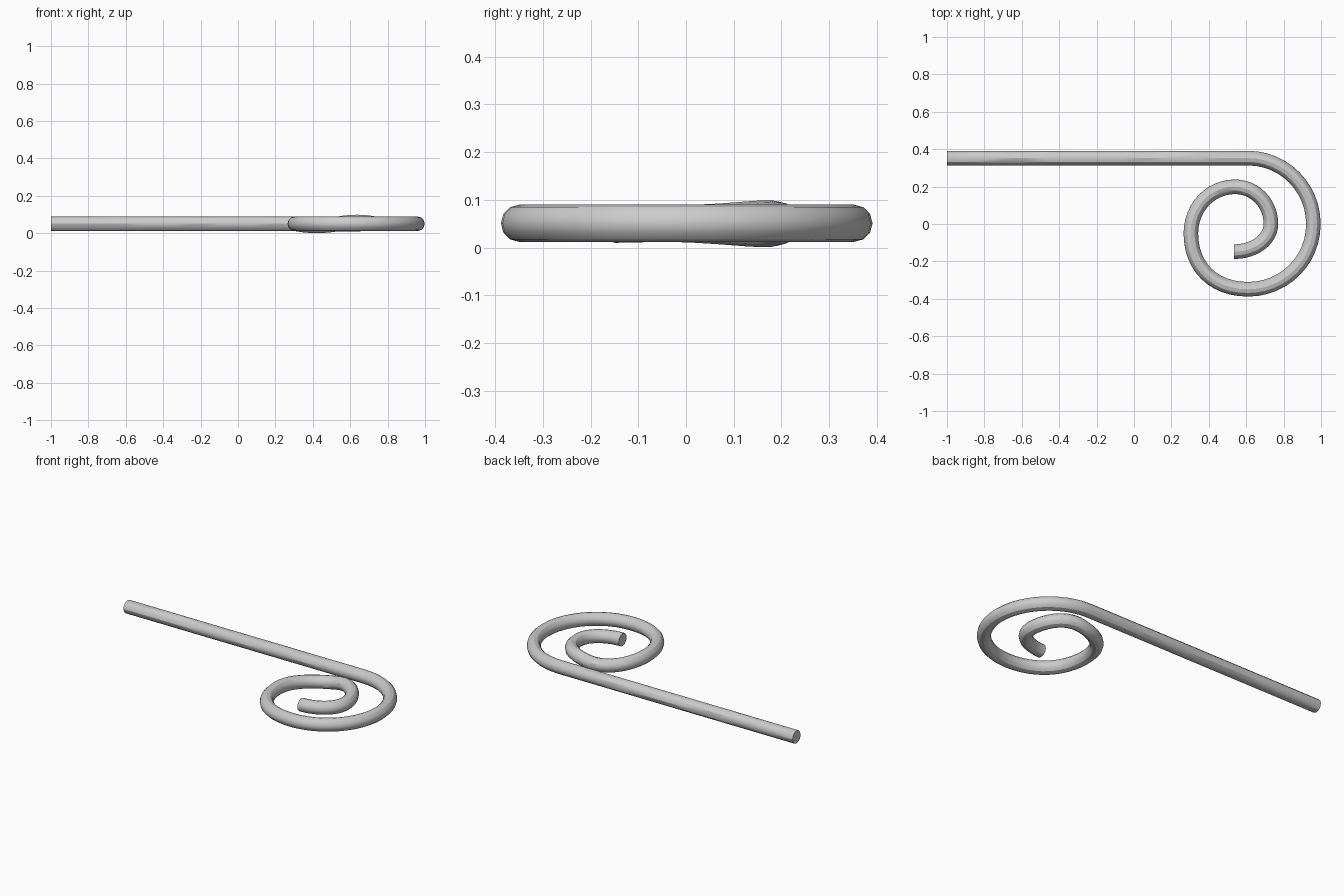
import bpy
from mathutils import Vector

if "Cube" in bpy.data.objects:
    bpy.data.objects.remove(bpy.data.objects["Cube"])

R = 0.039   # rod radius
Z = 0.051   # height of the rod's centre line

# Path knots: position, direction of travel, handle length in, handle length out
knots = [
    ((-1.0, 0.352, Z), (1, 0, 0), 0.3, 0.5),
    ((0.61, 0.352, Z), (1, 0, 0), 0.5, 0.194),
    ((0.959, 0.0, Z), (0, -1, 0), 0.194, 0.194),
    ((0.61, -0.349, Z), (-1, 0, 0), 0.194, 0.19),
    ((0.304, -0.05, Z), (0, 1, 0), 0.175, 0.14),
    ((0.54, 0.199, Z), (1, 0, 0.19), 0.13, 0.108),
    ((0.732, 0.0, Z), (0, -1, 0), 0.11, 0.083),
    ((0.535, -0.148, Z - 0.002), (-1, 0, 0), 0.11, 0.05),
]

# Bent rod: straight shank running into an inward spiral
curve = bpy.data.curves.new("bent_rod", 'CURVE')
curve.dimensions = '3D'
curve.resolution_u = 12
curve.bevel_depth = R
curve.bevel_resolution = 4
curve.use_fill_caps = True
spline = curve.splines.new('BEZIER')
spline.bezier_points.add(len(knots) - 1)
for p, (co, d, h_in, h_out) in zip(spline.bezier_points, knots):
    co, d = Vector(co), Vector(d)
    p.handle_left_type = p.handle_right_type = 'FREE'
    p.co = co
    p.handle_left = co - d * h_in
    p.handle_right = co + d * h_out

rod = bpy.data.objects.new("bent_rod", curve)
bpy.context.collection.objects.link(rod)
bpy.context.view_layer.objects.active = rod
rod.select_set(True)
bpy.ops.object.convert(target='MESH')
rod = bpy.context.object
bpy.ops.object.shade_smooth_by_angle()

# Plain grey metal
grey = bpy.data.materials.new("grey_metal")
grey.diffuse_color = (0.6, 0.6, 0.6, 1)
grey.use_nodes = True
grey.node_tree.nodes["Principled BSDF"].inputs["Base Color"].default_value = grey.diffuse_color
rod.data.materials.clear()
rod.data.materials.append(grey)
